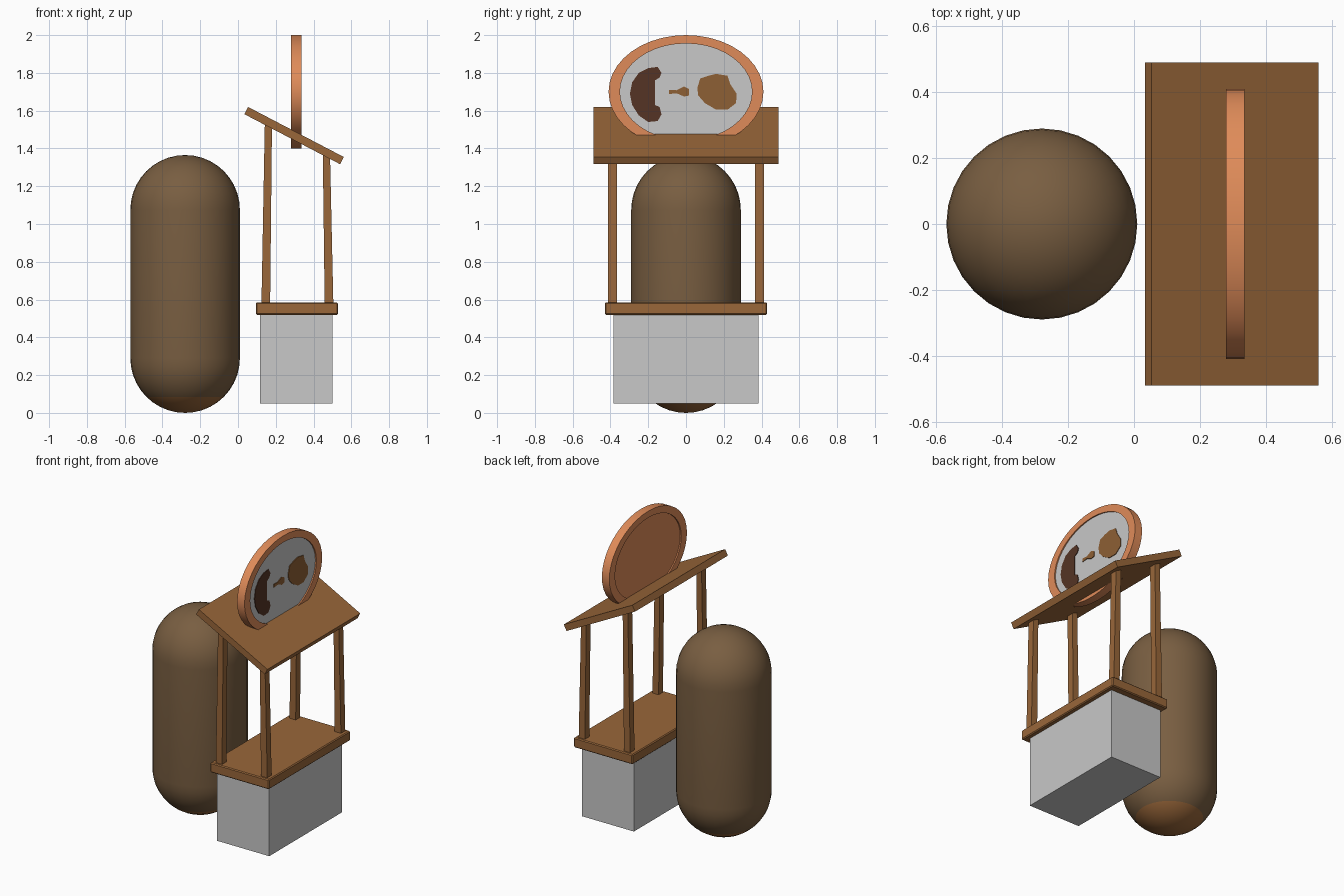
import bpy, bmesh, math
from mathutils import Vector, Matrix

if "Cube" in bpy.data.objects:
    bpy.data.objects.remove(bpy.data.objects["Cube"])


def mat(name, rgb):
    m = bpy.data.materials.new(name)
    m.diffuse_color = (*rgb, 1)
    m.use_nodes = True
    m.node_tree.nodes["Principled BSDF"].inputs["Base Color"].default_value = m.diffuse_color
    return m


WOOD = mat("wood", (0.32, 0.135, 0.042))
COPPER = mat("copper", (0.74, 0.26, 0.10))
GREY = mat("light grey", (0.58, 0.58, 0.58))
BARK = mat("dull brown", (0.19, 0.112, 0.053))
DARK = mat("dark brown", (0.09, 0.034, 0.018))
TAN = mat("tan brown", (0.27, 0.115, 0.035))


def make(name, bm, *mats, smooth=False):
    bmesh.ops.recalc_face_normals(bm, faces=bm.faces)
    me = bpy.data.meshes.new(name)
    bm.to_mesh(me)
    bm.free()
    for m in mats:
        me.materials.append(m)
    ob = bpy.data.objects.new(name, me)
    bpy.context.collection.objects.link(ob)
    if smooth:
        bpy.context.view_layer.objects.active = ob
        ob.select_set(True)
        bpy.ops.object.shade_smooth_by_angle(angle=math.radians(35))
        ob.select_set(False)
    return ob


def box(name, center, size, material, tilt=0, bevel=0):
    bm = bmesh.new()
    bmesh.ops.create_cube(bm, size=1)
    bmesh.ops.scale(bm, vec=size, verts=bm.verts)
    if bevel:
        bmesh.ops.bevel(bm, geom=bm.edges[:], offset=bevel, segments=1, affect='EDGES')
    bmesh.ops.transform(bm, verts=bm.verts,
                        matrix=Matrix.Translation(center) @ Matrix.Rotation(tilt, 4, 'Y'))
    return make(name, bm, material)


def lathe(name, profile, center, segs, *mats):
    """Spin (radius, z) profile around z."""
    bm = bmesh.new()
    vs = [bm.verts.new((r, 0, z)) for r, z in profile]
    edges = [bm.edges.new(p) for p in zip(vs, vs[1:])]
    bmesh.ops.spin(bm, geom=vs + edges, cent=(0, 0, 0), axis=(0, 0, 1),
                   angle=2 * math.pi, steps=segs)
    bmesh.ops.remove_doubles(bm, verts=bm.verts, dist=1e-4)
    if len(mats) > 1:  # underside colour
        for f in bm.faces:
            f.material_index = int(f.calc_center_median().z < 0.09)
    bmesh.ops.translate(bm, vec=center, verts=bm.verts)
    return make(name, bm, *mats, smooth=True)


# Capsule standing behind the counter
R, H = 0.29, 1.365
arc = [math.radians(-90 + 9 * i) for i in range(11)]
low = [(R * math.cos(a), R + R * math.sin(a)) for a in arc]
lathe("capsule_body", low + [(r, H - z) for r, z in reversed(low)],
      (-0.28, 0, 0), 32, BARK, WOOD)

# Stand base and counter
box("stand_base", (0.308, 0, 0.285), (0.385, 0.77, 0.47), GREY)
box("counter", (0.312, 0, 0.552), (0.435, 0.86, 0.066), WOOD, bevel=0.006)

# Sloping roof
box("roof", (0.297, 0, 1.468), (0.572, 0.98, 0.043), WOOD, math.radians(27.6))

# Four leaning, slightly tapered square posts
for side, sx, tx, top in (("back", 0.147, 0.161, 1.535), ("front", 0.482, 0.468, 1.375)):
    for end, y in (("left", -0.389), ("right", 0.389)):
        bm = bmesh.new()
        rings = []
        for x, z, h in ((sx, 0.57, 0.023), (tx, top, 0.019)):
            rings.append([bm.verts.new((x + a * h, y + b * 0.023, z))
                          for a, b in ((-1, -1), (1, -1), (1, 1), (-1, 1))])
        for i in range(4):
            j = (i + 1) % 4
            bm.faces.new((rings[0][i], rings[0][j], rings[1][j], rings[1][i]))
        for r in rings:
            bm.faces.new(r)
        make(f"{side}_{end}_post", bm, WOOD)

# Oval sign: raised rim, recessed grey front, recessed back
N, ZC, X0, X1 = 40, 1.70, 0.28, 0.335
bm = bmesh.new()


def ring(x, ry, rz):
    return [bm.verts.new((x, ry * math.cos(2 * math.pi * i / N),
                          ZC + rz * math.sin(2 * math.pi * i / N))) for i in range(N)]


rings = [ring(X0 + 0.008, 0.35, 0.256), ring(X0, 0.35, 0.256), ring(X0, 0.41, 0.30),
         ring(X1, 0.41, 0.30), ring(X1, 0.35, 0.256), ring(X1 - 0.008, 0.35, 0.256)]
for a, b in zip(rings, rings[1:]):
    for i in range(N):
        j = (i + 1) % N
        bm.faces.new((a[i], a[j], b[j], b[i]))
bm.faces.new(rings[0])
bm.faces.new(rings[-1]).material_index = 1
make("oval_sign", bm, COPPER, GREY, smooth=True)


def plate(name, pts, material):
    """Thin painted shape on the sign front, from (y, z) outline."""
    bm = bmesh.new()
    f = bm.faces.new([bm.verts.new((X1 - 0.009, y, z)) for y, z in pts])
    r = bmesh.ops.extrude_face_region(bm, geom=[f])
    bmesh.ops.translate(bm, vec=(0.005, 0, 0),
                        verts=[v for v in r["geom"] if isinstance(v, bmesh.types.BMVert)])
    make(name, bm, material)


# Painted shapes
plate("bean_spot", [(-.20, 1.825), (-.15, 1.832), (-.13, 1.80), (-.14, 1.775), (-.165, 1.76),
                    (-.165, 1.63), (-.14, 1.62), (-.13, 1.58), (-.15, 1.545), (-.20, 1.54),
                    (-.25, 1.575), (-.285, 1.63), (-.297, 1.69), (-.285, 1.75), (-.25, 1.80)],
      DARK)
plate("small_spot", [(-.09, 1.71), (-.05, 1.708), (-.01, 1.728), (.016, 1.715), (.016, 1.68),
                     (-.01, 1.675), (-.05, 1.692), (-.09, 1.688)], TAN)
plate("round_spot", [(.06, 1.72), (.075, 1.77), (.12, 1.785), (.16, 1.795), (.22, 1.785),
                     (.235, 1.74), (.268, 1.69), (.265, 1.64), (.22, 1.605), (.16, 1.605),
                     (.10, 1.64), (.065, 1.68)], TAN)
